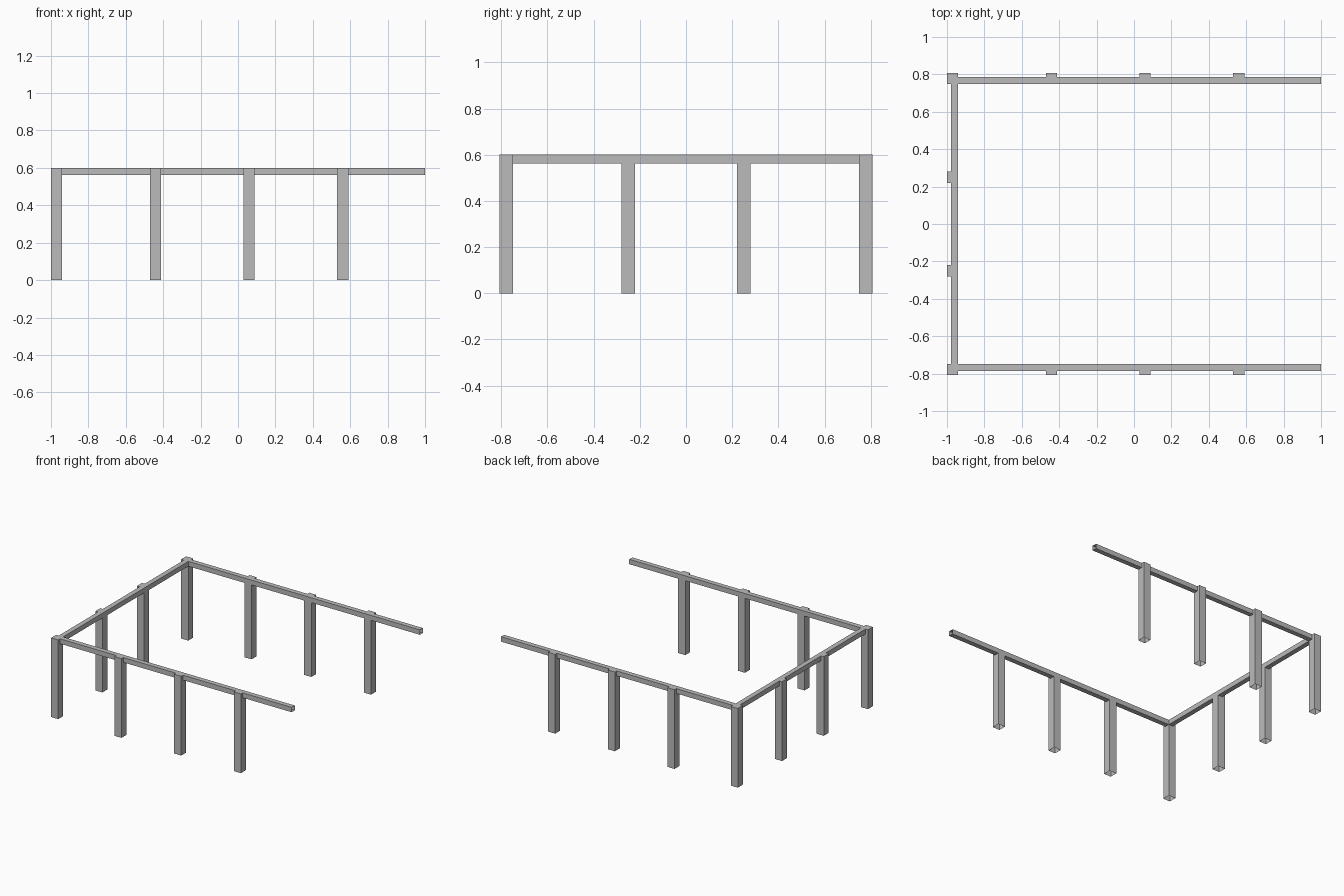
import bpy
import bmesh
from mathutils import Vector

cube = bpy.data.objects.get("Cube")
if cube:
    bpy.data.objects.remove(cube, do_unlink=True)

grey = bpy.data.materials.new("plain_grey")
grey.use_nodes = True
colour = (0.5, 0.5, 0.5, 1)
grey.diffuse_color = colour
grey.node_tree.nodes["Principled BSDF"].inputs["Base Color"].default_value = colour

POST = 0.059      # post width
BEAM = 0.037      # beam width and height
TOP = 0.6
OUT_Y = 0.808     # outer face of the long rows
IN_Y = OUT_Y - POST
IN_X = -1 + POST


def hollow_box(name, low, high, open_directions):
    """Box between two corners, with the faces in the given directions left open."""
    low, high = Vector(low), Vector(high)
    bm = bmesh.new()
    bmesh.ops.create_cube(bm, size=1)
    bm.normal_update()
    open_faces = [f for f in bm.faces
                  if any(f.normal.dot(Vector(d)) > 0.9 for d in open_directions)]
    bmesh.ops.delete(bm, geom=open_faces, context='FACES_ONLY')
    centre, size = (low + high) / 2, high - low
    for v in bm.verts:
        v.co = centre + v.co * size
    mesh = bpy.data.meshes.new(name)
    bm.to_mesh(mesh)
    bm.free()
    mesh.materials.append(grey)
    obj = bpy.data.objects.new(name, mesh)
    bpy.context.collection.objects.link(obj)


def post(name, x, y):
    half = POST / 2
    hollow_box(name, (x - half, y - half, 0), (x + half, y + half, TOP), [(0, 0, -1)])


# Long rows: posts and an overhanging beam on each side
for side, sign in (("front", -1), ("back", 1)):
    row_y = sign * (OUT_Y - POST / 2)
    post(side + "_corner_post", -1 + POST / 2, row_y)
    for i in range(3):
        post(f"{side}_post_{i + 1}", -0.44 + i * 0.5, row_y)
    y0, y1 = sorted((sign * IN_Y, sign * (IN_Y + BEAM)))
    hollow_box(side + "_beam", (IN_X, y0, TOP - BEAM), (1, y1, TOP), [(1, 0, 0), (-1, 0, 0)])

# Closed end: two posts and the cross beam
for name, y in (("end_post_front", -0.25), ("end_post_back", 0.25)):
    post(name, -1 + POST / 2, y)
hollow_box("end_beam", (IN_X - BEAM, -IN_Y, TOP - BEAM), (IN_X, IN_Y, TOP), [(0, 1, 0), (0, -1, 0)])
